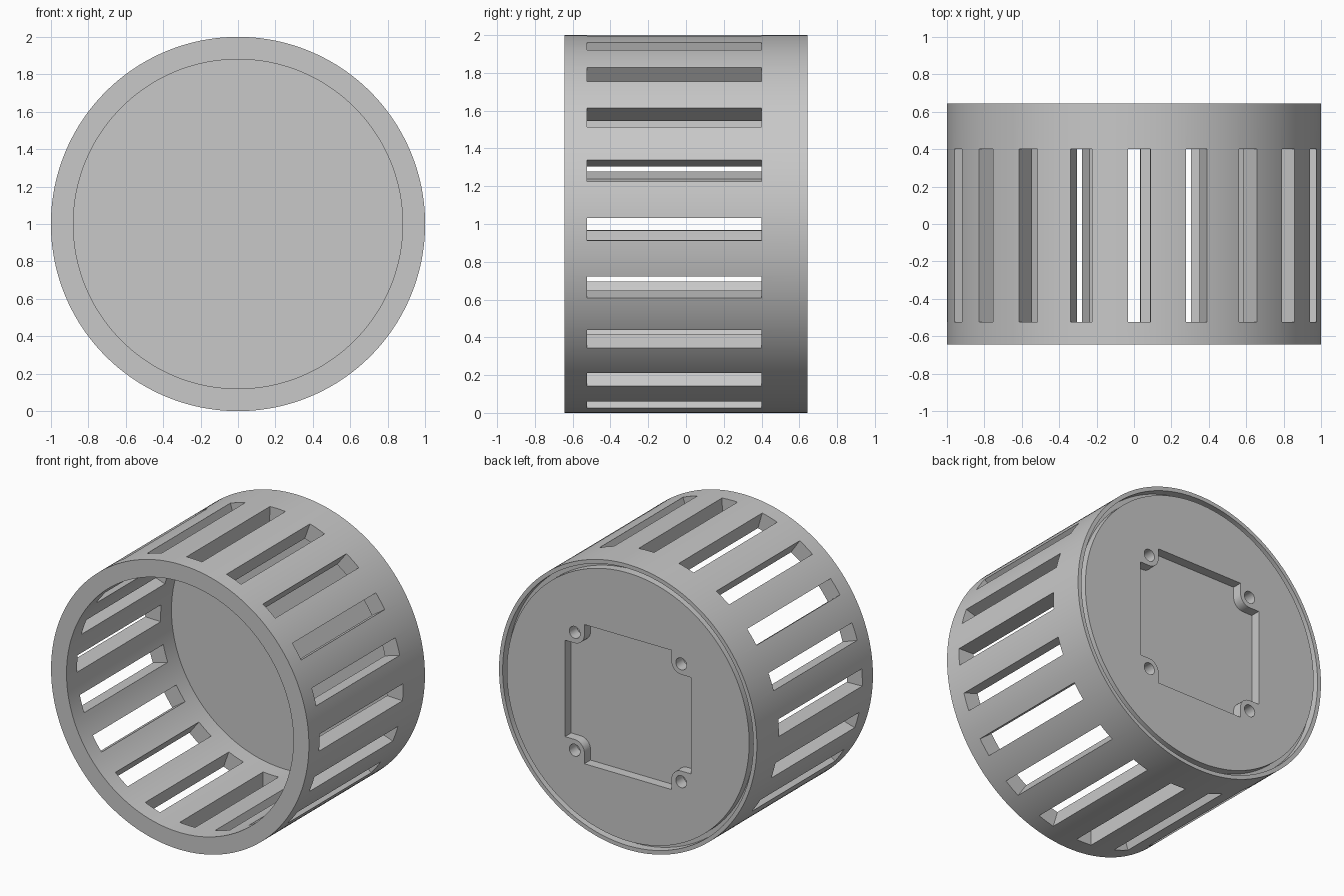
import bpy, bmesh, math
from mathutils import Matrix, Vector

if "Cube" in bpy.data.objects:
    bpy.data.objects.remove(bpy.data.objects["Cube"])

SEG = 160
grey = bpy.data.materials.new("plain grey")
grey.diffuse_color = (0.58, 0.58, 0.58, 1)
grey.use_nodes = True
grey.node_tree.nodes["Principled BSDF"].inputs["Base Color"].default_value = grey.diffuse_color


def make_object(name, bm):
    bmesh.ops.recalc_face_normals(bm, faces=bm.faces)
    mesh = bpy.data.meshes.new(name)
    bm.to_mesh(mesh)
    bm.free()
    mesh.materials.append(grey)
    obj = bpy.data.objects.new(name, mesh)
    bpy.context.collection.objects.link(obj)
    return obj


def prism(bm, outline, y0, y1):
    """Solid with an x/z outline, running from y0 to y1."""
    face = bm.faces.new([bm.verts.new((x, y0, z)) for x, z in outline])
    ext = bmesh.ops.extrude_face_region(bm, geom=[face])
    moved = [v for v in ext["geom"] if isinstance(v, bmesh.types.BMVert)]
    bmesh.ops.translate(bm, verts=moved, vec=(0, y1 - y0, 0))


# Cup-shaped housing: open at the front, closed at the back by a flush plate
# with a narrow groove around it
BACK = 0.643
profile = [(0, 0.52), (0.88, 0.52), (0.88, -BACK), (1, -BACK), (1, BACK),
           (0.972, BACK), (0.972, 0.585), (0.94, 0.585), (0.94, BACK), (0, BACK)]
bm = bmesh.new()
pts = [bm.verts.new((r, y, 1)) for r, y in profile]
edges = [bm.edges.new(p) for p in zip(pts, pts[1:])]
bmesh.ops.spin(bm, geom=pts + edges, cent=(0, 0, 1), axis=(0, 1, 0),
               angle=2 * math.pi, steps=SEG)
bmesh.ops.remove_doubles(bm, verts=bm.verts, dist=1e-4)
housing = make_object("slotted_housing", bm)

bm = bmesh.new()
# Twenty ventilation slots around the wall
for i in range(20):
    turn = Matrix.Rotation(math.radians(1.6 + 18 * i), 4, 'Y')
    place = (Matrix.Translation((0, -0.0625, 1)) @ turn @
             Matrix.Translation((0, 0, 0.95)) @
             Matrix.Diagonal((0.12, 0.925, 0.4, 1)))
    bmesh.ops.create_cube(bm, size=1, matrix=place)

# Square pocket whose corners step around the screw bosses
HALF, HOLE, BOSS = 0.488, 0.413, 0.075
corner = [(HALF, HOLE - BOSS)]
for k in range(9):
    a = math.radians(270 - 90 * k / 8)
    corner.append((HOLE + BOSS * math.cos(a), HOLE + BOSS * math.sin(a)))
corner.append((HOLE - BOSS, HALF))
corner = [p for i, p in enumerate(corner)
          if i == 0 or (Vector(p) - Vector(corner[i - 1])).length > 1e-4]
outline = []
for q in range(4):
    c, s = round(math.cos(q * math.pi / 2)), round(math.sin(q * math.pi / 2))
    outline += [(c * x - s * z, 1 + s * x + c * z) for x, z in corner]
prism(bm, outline, 0.575, 0.7)

# Four blind screw holes
for sx in (-1, 1):
    for sz in (-1, 1):
        ring = [(sx * HOLE + 0.042 * math.cos(k * math.pi / 12),
                 1 + sz * HOLE + 0.042 * math.sin(k * math.pi / 12)) for k in range(24)]
        prism(bm, ring, 0.56, 0.7)
cutter = make_object("slot_and_pocket_cutter", bm)
cutter.hide_render = True
cutter.hide_set(True)

# Cut the openings and apply
mod = housing.modifiers.new("openings", 'BOOLEAN')
mod.operation = 'DIFFERENCE'
mod.solver = 'EXACT'
mod.object = cutter
bpy.context.view_layer.objects.active = housing
housing.select_set(True)
bpy.ops.object.modifier_apply(modifier=mod.name)
bpy.data.objects.remove(cutter)
bpy.ops.object.shade_smooth_by_angle(angle=math.radians(30))
